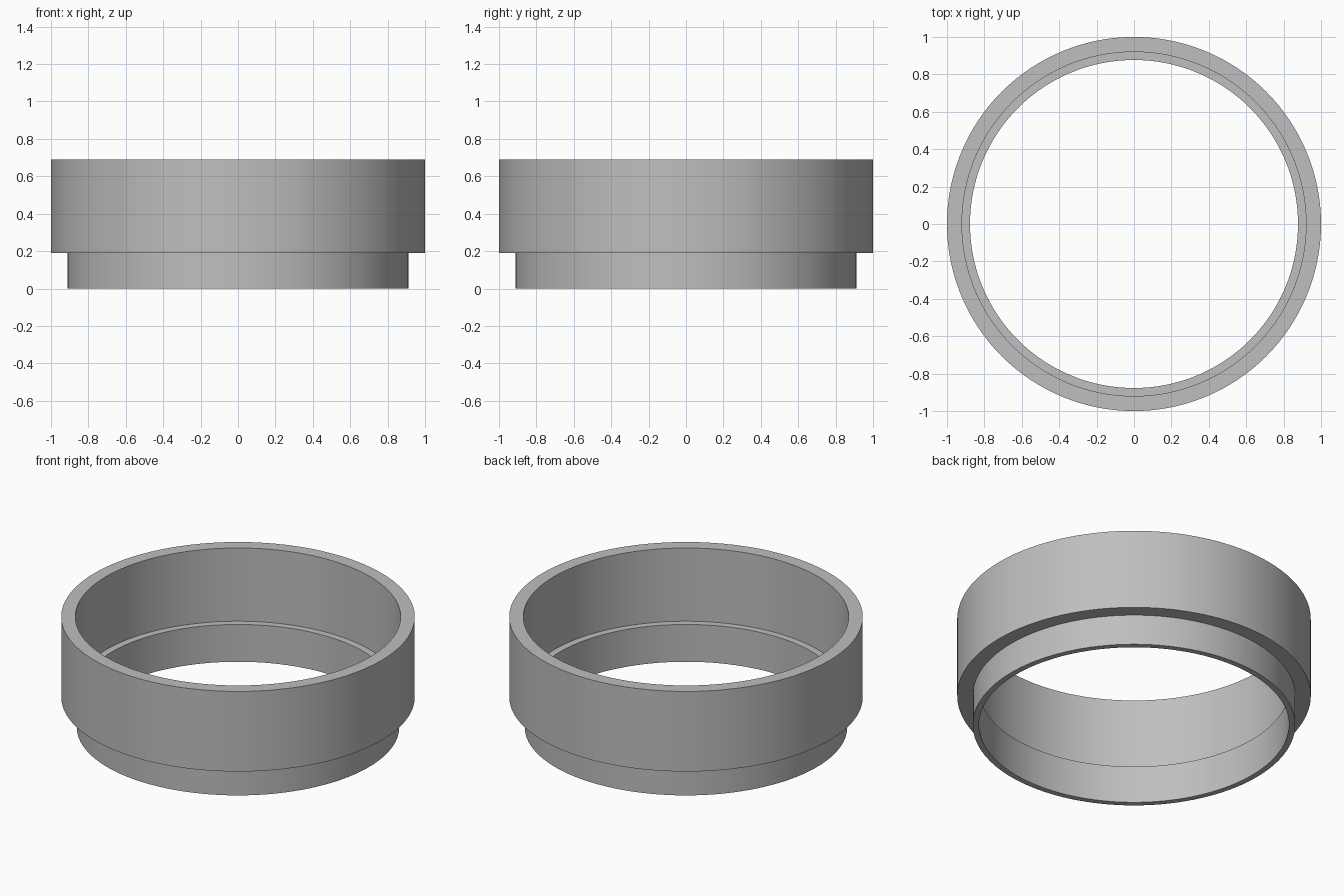
import bpy
import bmesh
from math import cos, sin, tau, radians

SIDES = 128

cube = bpy.data.objects.get("Cube")
if cube:
    bpy.data.objects.remove(cube, do_unlink=True)

# Plain grey material
grey = bpy.data.materials.new("plain grey")
grey.use_nodes = True
colour = (0.52, 0.52, 0.52, 1)
grey.diffuse_color = colour
grey.node_tree.nodes["Principled BSDF"].inputs["Base Color"].default_value = colour


def lathe(name, profile, material):
    """Revolve a closed (radius, z) profile around the z axis."""
    bm = bmesh.new()
    rings = [[bm.verts.new((r * cos(tau * i / SIDES), r * sin(tau * i / SIDES), z))
              for i in range(SIDES)] for r, z in profile]
    for k, ring in enumerate(rings):
        above = rings[(k + 1) % len(rings)]
        for i in range(SIDES):
            j = (i + 1) % SIDES
            bm.faces.new((ring[i], ring[j], above[j], above[i]))
    bmesh.ops.recalc_face_normals(bm, faces=bm.faces)
    mesh = bpy.data.meshes.new(name)
    bm.to_mesh(mesh)
    bm.free()
    mesh.materials.append(material)
    obj = bpy.data.objects.new(name, mesh)
    bpy.context.collection.objects.link(obj)
    bpy.ops.object.select_all(action='DESELECT')
    obj.select_set(True)
    bpy.context.view_layer.objects.active = obj
    bpy.ops.object.shade_smooth_by_angle(angle=radians(30))
    return obj


# Stepped ring: narrow spigot below, wide collar above, ledge inside
TOP, SHOULDER, LEDGE = 0.69, 0.19, 0.233
COLLAR_OUT, COLLAR_IN = 1.0, 0.92
SPIGOT_OUT, SPIGOT_IN = 0.912, 0.877
lathe("stepped_ring", [
    (SPIGOT_IN, 0), (SPIGOT_OUT, 0), (SPIGOT_OUT, SHOULDER), (COLLAR_OUT, SHOULDER),
    (COLLAR_OUT, TOP), (COLLAR_IN, TOP), (COLLAR_IN, LEDGE), (SPIGOT_IN, LEDGE),
], grey)
